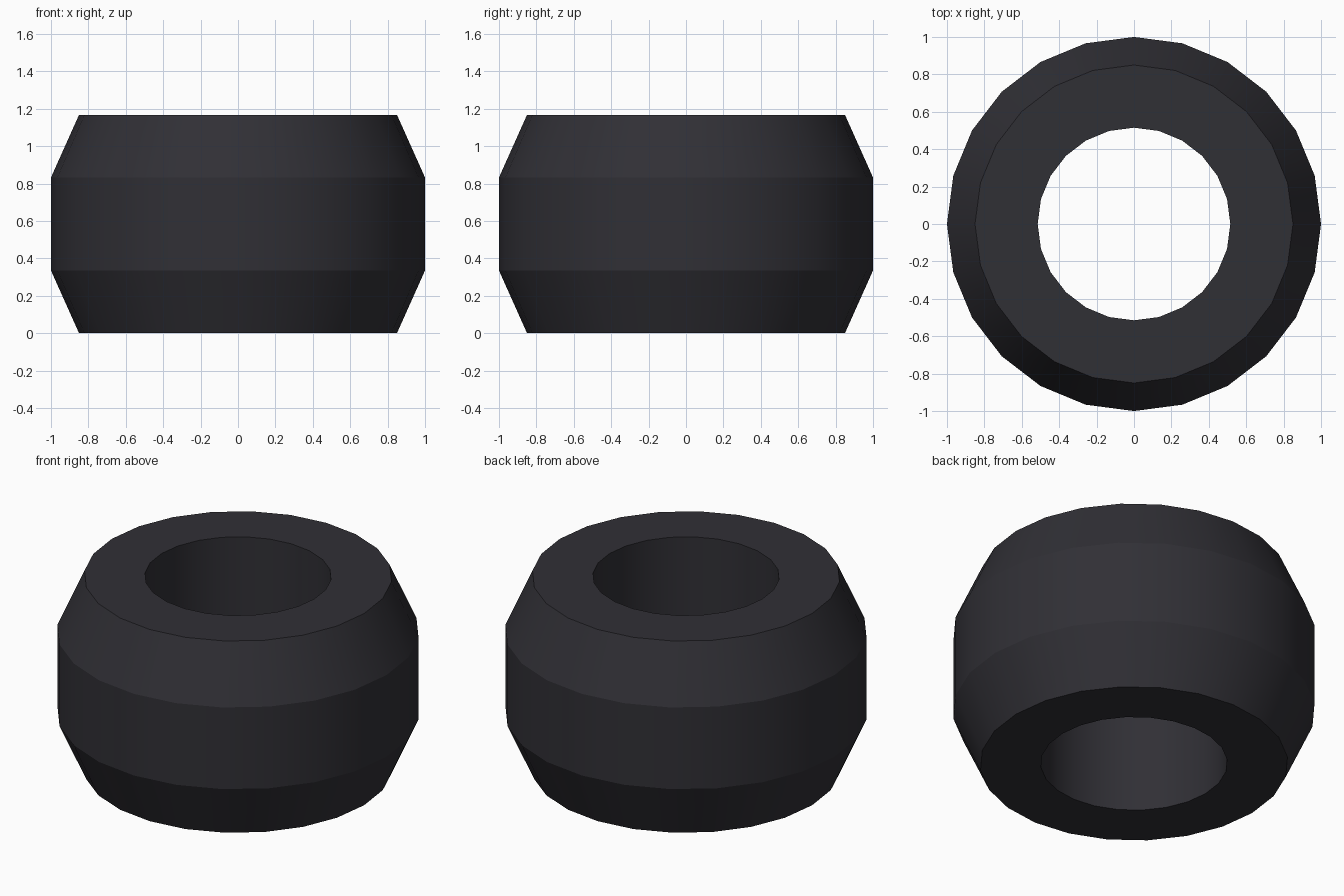
import bpy, bmesh, math

if "Cube" in bpy.data.objects:
    bpy.data.objects.remove(bpy.data.objects["Cube"])

SIDES = 24
# Closed cross-section of the tyre: (radius, height)
PROFILE = [(0.515, 0.0), (0.85, 0.0), (1.0, 0.335),
           (1.0, 0.832), (0.85, 1.167), (0.515, 1.167)]

# Revolve the cross-section into a ring of quads
bm = bmesh.new()
rings = []
for i in range(SIDES):
    a = 2 * math.pi * i / SIDES
    rings.append([bm.verts.new((r * math.cos(a), r * math.sin(a), z)) for r, z in PROFILE])
n = len(PROFILE)
for i in range(SIDES):
    a, b = rings[i], rings[(i + 1) % SIDES]
    for j in range(n):
        k = (j + 1) % n
        bm.faces.new((a[j], b[j], b[k], a[k]))
bmesh.ops.recalc_face_normals(bm, faces=bm.faces)

mesh = bpy.data.meshes.new("tyre")
bm.to_mesh(mesh)
bm.free()
tyre = bpy.data.objects.new("tyre", mesh)
bpy.context.collection.objects.link(tyre)

# Dark rubber
rubber = bpy.data.materials.new("rubber")
rubber.diffuse_color = (0.03, 0.029, 0.036, 1)
rubber.use_nodes = True
rubber.node_tree.nodes["Principled BSDF"].inputs["Base Color"].default_value = rubber.diffuse_color
mesh.materials.append(rubber)

# Smooth around the ring, sharp between the bands
bpy.context.view_layer.objects.active = tyre
tyre.select_set(True)
bpy.ops.object.shade_smooth_by_angle(angle=math.radians(20))
